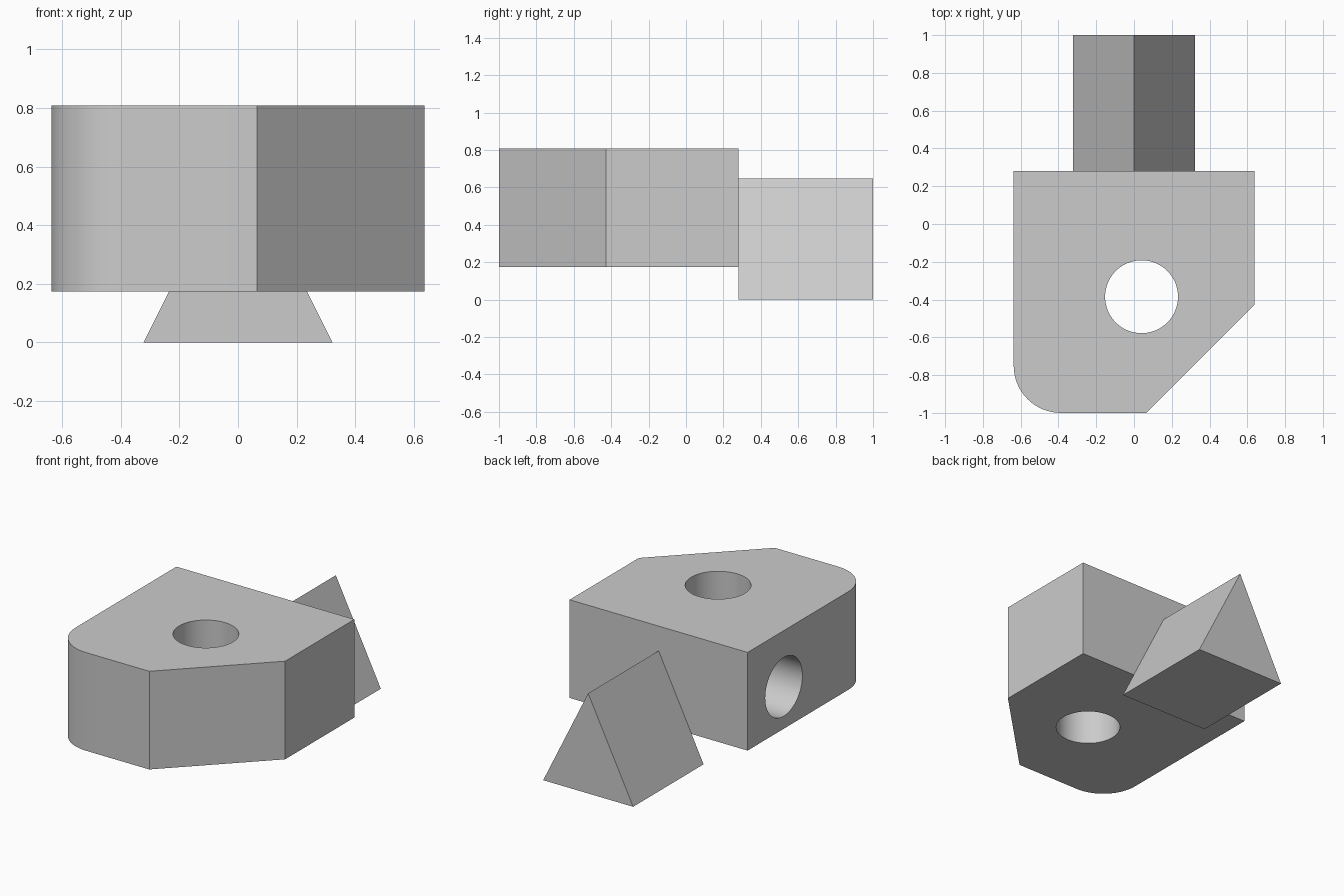
import bpy
import bmesh
from math import radians, cos, sin
from mathutils import Vector

cube = bpy.data.objects.get("Cube")
if cube:
    bpy.data.objects.remove(cube, do_unlink=True)

gray = bpy.data.materials.new("light_gray")
gray.use_nodes = True
gray.diffuse_color = (0.6, 0.6, 0.6, 1)
gray.node_tree.nodes["Principled BSDF"].inputs["Base Color"].default_value = gray.diffuse_color


def extrude(name, points, direction):
    """Solid made by extruding a closed outline of 3D points."""
    bm = bmesh.new()
    face = bm.faces.new([bm.verts.new(p) for p in points])
    result = bmesh.ops.extrude_face_region(bm, geom=[face], use_keep_orig=True)
    moved = [v for v in result["geom"] if isinstance(v, bmesh.types.BMVert)]
    bmesh.ops.translate(bm, verts=moved, vec=Vector(direction))
    bmesh.ops.recalc_face_normals(bm, faces=bm.faces)
    mesh = bpy.data.meshes.new(name)
    bm.to_mesh(mesh)
    bm.free()
    mesh.materials.append(gray)
    obj = bpy.data.objects.new(name, mesh)
    bpy.context.collection.objects.link(obj)
    return obj


def activate(obj):
    bpy.ops.object.select_all(action='DESELECT')
    obj.select_set(True)
    bpy.context.view_layer.objects.active = obj


def drill(target, location, depth, rotation=(0, 0, 0), radius=0.193):
    """Cut a round hole and discard the cutter."""
    bpy.ops.mesh.primitive_cylinder_add(vertices=64, radius=radius, depth=depth,
                                        location=location, rotation=rotation)
    cutter = bpy.context.object
    cutter.name = "hole_cutter"
    cutter.hide_render = True
    cutter.data.materials.append(gray)
    activate(target)
    mod = target.modifiers.new("hole", 'BOOLEAN')
    mod.operation = 'DIFFERENCE'
    mod.solver = 'EXACT'
    mod.object = cutter
    bpy.ops.object.modifier_apply(modifier=mod.name)
    bpy.data.objects.remove(cutter, do_unlink=True)


# Main block: one rounded front corner and one chamfered front corner
half, back, front, bottom, top = 0.637, 0.28, -1.0, 0.173, 0.808
r = 0.25
arc = [(-half + r + r * cos(radians(a)), front + r + r * sin(radians(a)))
       for a in [180 + 90 * i / 16 for i in range(17)]]
outline = arc + [(0.065, front), (half, -0.428), (half, back), (-half, back)]
block = extrude("main_block", [(x, y, bottom) for x, y in outline], (0, 0, top - bottom))

# Vertical through hole, and blind hole in the right side
drill(block, (0.04, -0.385, 0.5), 1.2)
drill(block, (-half, -0.09, 0.445), 1.0, (0, radians(90), 0), 0.19)
activate(block)
bpy.ops.object.shade_smooth_by_angle(angle=radians(30))

# Triangular prism on the back
extrude("rear_wedge", [(-0.322, back, 0), (0.322, back, 0), (0, back, 0.648)],
        (0, 1.0 - back, 0))
